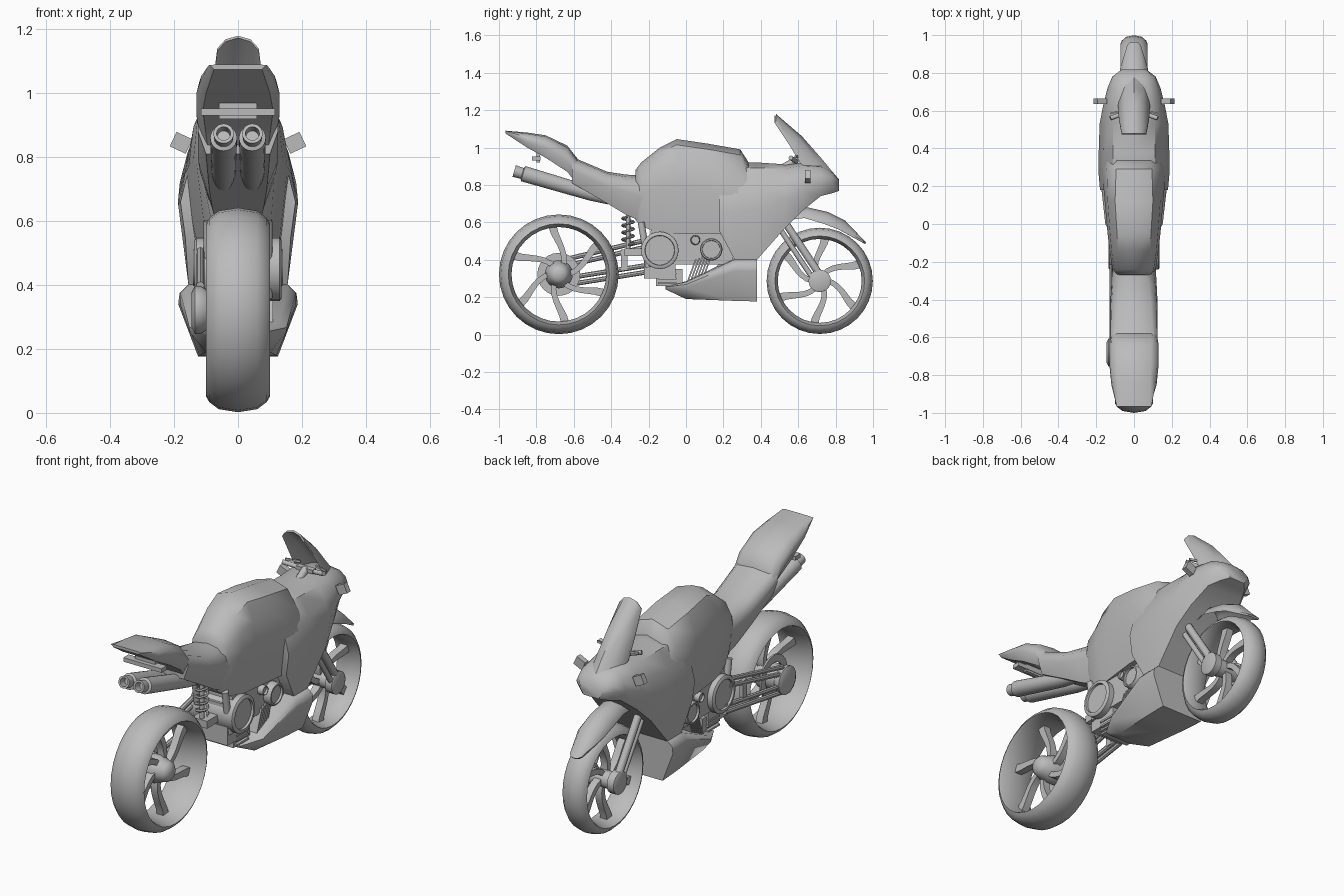
import bpy, bmesh
from math import sin, cos, pi, radians
from mathutils import Vector, Matrix, Euler

default_cube = bpy.data.objects.get("Cube")
if default_cube:
    bpy.data.objects.remove(default_cube, do_unlink=True)

grey = bpy.data.materials.new("plain_grey")
grey.use_nodes = True
grey.diffuse_color = (.5, .5, .5, 1)
grey.node_tree.nodes["Principled BSDF"].inputs["Base Color"].default_value = (.5, .5, .5, 1)


def finish(name, bm, angle=40):
    """Turn a bmesh into a shaded object."""
    bmesh.ops.recalc_face_normals(bm, faces=bm.faces[:])
    mesh = bpy.data.meshes.new(name)
    bm.to_mesh(mesh)
    bm.free()
    mesh.materials.append(grey)
    obj = bpy.data.objects.new(name, mesh)
    bpy.context.collection.objects.link(obj)
    for other in bpy.context.view_layer.objects:
        other.select_set(False)
    obj.select_set(True)
    bpy.context.view_layer.objects.active = obj
    bpy.ops.object.shade_smooth_by_angle(angle=radians(angle))
    return obj


def loft(name, rings, loop=False, angle=40):
    """Skin closed rings of points; cap the ends unless looped."""
    bm = bmesh.new()
    rows = [[bm.verts.new(p) for p in ring] for ring in rings]
    pairs = list(zip(rows, rows[1:]))
    if loop:
        pairs.append((rows[-1], rows[0]))
    else:
        bm.faces.new(rows[0])
        bm.faces.new(rows[-1])
    count = len(rows[0])
    for a, b in pairs:
        for i in range(count):
            j = (i + 1) % count
            bm.faces.new((a[i], a[j], b[j], b[i]))
    return finish(name, bm, angle)


def lathe(name, profile, origin, axis, loop=False, segments=24):
    """Revolve (distance along axis, radius) pairs."""
    turn = Vector(axis).to_track_quat('Z', 'Y')
    steps = [2 * pi * i / segments for i in range(segments)]
    rings = [[Vector(origin) + turn @ Vector((r * cos(a), r * sin(a), d)) for a in steps]
             for d, r in profile]
    return loft(name, rings, loop)


def tube(name, a, b, radius, segments=12):
    axis = Vector(b) - Vector(a)
    return lathe(name, [(0, radius), (axis.length, radius)], a, axis, segments=segments)


def box(name, location, size, rotation=(0, 0, 0)):
    bm = bmesh.new()
    place = Matrix.LocRotScale(Vector(location), Euler(rotation), Vector(size))
    bmesh.ops.create_cube(bm, size=1, matrix=place)
    return finish(name, bm, 20)


def body(name, sections):
    """Symmetric hull; section = y, top/middle/bottom heights, top/middle/bottom half widths."""
    rings = []
    for y, top, mid, low, w_top, w_mid, w_low in sections:
        half = [(w_top, top - (top - mid) * .12),
                ((w_top + w_mid) / 2 + .012, (top + mid) / 2),
                (w_mid, mid), (w_low, low)]
        ring = [(0, y, top)] + [(x, y, z) for x, z in half]
        rings.append(ring + [(-x, y, z) for x, z in reversed(half)])
    return loft(name, rings, angle=45)


def shell(name, rows):
    """Thin curved panel; row = centre y and z, edge y and z, half width."""
    rings = []
    for yc, zc, ys, zs, w in rows:
        outer = []
        for t in (-1, -.6, 0, .6, 1):
            k = abs(t) ** 2.5
            outer.append(Vector((w * t, yc + (ys - yc) * k, zc + (zs - zc) * k)))
        inner = [p - Vector((0, .007, .007)) for p in reversed(outer)]
        rings.append(outer + inner)
    return loft(name, rings, angle=45)


# Bodywork
body("tank", [
    (-.27, .88, .75, .61, .05, .10, .06),
    (-.24, .92, .76, .58, .07, .115, .08),
    (-.14, 1.0, .78, .54, .085, .13, .10),
    (-.05, 1.045, .79, .54, .09, .14, .11),
    (.12, 1.02, .77, .54, .10, .155, .13),
    (.29, .99, .74, .53, .095, .17, .14),
    (.335, .92, .72, .5, .09, .17, .14)])
body("front_fairing", [
    (.18, .88, .66, .55, .10, .18, .165),
    (.26, .92, .65, .40, .11, .187, .155),
    (.38, .92, .67, .40, .11, .187, .155),
    (.53, .91, .72, .57, .11, .182, .16),
    (.62, .92, .77, .66, .10, .165, .14),
    (.72, .91, .80, .74, .08, .14, .11),
    (.78, .875, .81, .755, .065, .115, .08),
    (.817, .83, .80, .768, .045, .065, .045)])
body("belly_pan", [
    (-.11, .258, .25, .242, .07, .09, .07),
    (0, .285, .25, .19, .13, .15, .10),
    (.26, .41, .34, .18, .155, .182, .12),
    (.38, .41, .34, .177, .155, .187, .125)])
body("seat", [
    (-.23, .85, .74, .60, .06, .115, .07),
    (-.32, .855, .76, .64, .08, .12, .08),
    (-.42, .87, .79, .70, .09, .125, .09),
    (-.61, .95, .88, .81, .10, .125, .10)])
body("tail", [
    (-.58, .94, .87, .80, .09, .12, .09),
    (-.635, 1.01, .93, .87, .09, .13, .10),
    (-.75, 1.065, 1.0, .945, .09, .13, .11),
    (-.85, 1.08, 1.03, 1.0, .085, .12, .10),
    (-.965, 1.09, 1.085, 1.075, .075, .085, .075)])
shell("windscreen", [
    (.48, 1.18, .48, 1.14, .065), (.62, 1.06, .56, 1.02, .08),
    (.73, .935, .62, .92, .085), (.815, .83, .72, .85, .075)])
shell("front_fender", [
    (.56, .66, .56, .62, .06), (.65, .68, .64, .63, .07),
    (.76, .655, .74, .60, .075), (.85, .61, .82, .57, .075),
    (.965, .49, .95, .5, .035)])


# Wheels
def wheel(name, y, z, radius, width, bend):
    half = [(0, 1), (.6, .97), (.9, .9), (1, .845), (.85, .825), (.3, .79)]
    loop = half + [(-x, r) for x, r in reversed(half[1:])]
    lathe(name + "_tyre", [(x * width, r * radius) for x, r in loop],
          (0, y, z), (1, 0, 0), loop=True, segments=32)
    for n in range(6):
        rings = []
        for step in range(7):
            t = step / 6
            r = radius * (.15 + .66 * t)
            a = n * pi / 3 + bend * sin(t * pi / 2)
            spread = (.014 + .008 * t) / r
            rings.append([(x, y + r * cos(a + s), z + r * sin(a + s))
                          for x, s in ((-.02, -spread), (.02, -spread), (.02, spread), (-.02, spread))])
        loft(f"{name}_spoke_{n + 1}", rings, angle=35)


REAR, FRONT = (-.68, .322), (.715, .287)
wheel("rear_wheel", *REAR, .32, .10, .65)
wheel("front_wheel", *FRONT, .284, .072, -.65)
lathe("rear_hub", [(-.12, .06), (.0, .075), (.03, .06), (.06, .052), (.075, .035), (.082, .012)],
      (0, *REAR), (1, 0, 0))
lathe("rear_brake_disc", [(-.055, .075), (-.055, .115), (-.045, .115), (-.045, .075)],
      (0, *REAR), (1, 0, 0), loop=True)
lathe("front_hub", [(-.065, .045), (.065, .045)], (0, *FRONT), (1, 0, 0))

# Single-sided swingarm
for name, start, end in (("upper", (-.2, .49), (-.66, .38)), ("lower", (-.16, .36), (-.66, .28))):
    for shift in (-.018, .018):
        tube(f"swingarm_{name}_rail", (-.118, start[0], start[1] + shift),
             (-.118, end[0], end[1] + shift), .013, 8)
box("swingarm_bridge", (-.115, -.33, .40), (.02, .035, .11))
lathe("swingarm_hub", [(0, .06), (.02, .075), (.04, .075), (.05, .055)], (-.095, *REAR), (-1, 0, 0))

# Rear spring
rings = []
for i in range(49):
    a = i / 48 * 8 * pi
    centre = Vector((0, -.31, .48 + .15 * i / 48))
    out = Vector((cos(a), sin(a), 0))
    rings.append([centre + out * (.03 + .007 * cos(b)) + Vector((0, 0, .007 * sin(b)))
                  for b in (k * pi / 3 for k in range(6))])
loft("rear_spring", rings)
tube("rear_damper", (0, -.31, .42), (0, -.31, .66), .012)
box("damper_mount", (0, -.26, .44), (.09, .14, .04))

# Engine
box("engine_block", (0, .03, .465), (.20, .44, .18))
box("gearbox", (0, -.14, .41), (.19, .17, .22))
box("sump", (0, -.09, .305), (.17, .14, .09))
for n in range(6):
    box("cooling_fin", (0, .03 + n * .018, .34 + n * .008), (.22, .008, .13), (radians(-20), 0, 0))
for n in range(3):
    box("sump_rib", (0, -.10, .275 + n * .025), (.20, .10, .01))
for side in (-1, 1):
    for y, z, r, depth in ((-.14, .45, .10, .13), (.135, .455, .06, .135), (.05, .505, .026, .125)):
        lathe("engine_cover", [(0, r), (depth, r), (depth + .006, r * .92), (depth + .006, r * .8),
                               (depth - .006, r * .78)], (0, y, z), (side, 0, 0))
    tube("frame_tube", (side * .09, -.2, .36), (side * .09, -.24, .60), .018)
    tube("header_pipe", (side * .05, .22, .45), (side * .06, .15, .25), .022)

# Fork, exhausts, indicators and handlebars
slope = Vector((0, -.245, .37)).normalized()
across = Vector((0, slope.z, -slope.y))
for side in (-1, 1):
    foot = Vector((side * .09, *FRONT))
    for shift, r in ((-.024, .014), (.018, .02)):
        a = foot + across * shift
        tube("fork_leg", a, a + slope * .46, r)
    lathe("axle_cap", [(0, .06), (.04, .06), (.045, .05)], (side * .065, *FRONT), (side, 0, 0))
    lathe("exhaust", [(0, .03), (.1, .038), (.46, .042), (.48, .042), (.485, .03), (.53, .032),
                      (.53, .022), (.49, .02)],
          (side * .045, -.41, .725), (0, -.46, .135))
    box("indicator", (side * .178, .65, .845), (.055, .03, .05), (0, side * radians(-25), 0))
    tube("handlebar", (side * .04, .59, .925), (side * .125, .56, .945), .012)
    box("brake_lever", (side * .085, .595, .95), (.08, .008, .012), (0, 0, side * -.25))
tube("steering_stem", (0, .50, .88), (0, .585, .93), .02)
box("handlebar_clamp", (0, .585, .93), (.10, .03, .02))

# Rear light bar and bracket
box("rear_light_bar", (0, -.80, .942), (.23, .045, .022))
box("rear_light_bracket", (0, -.79, .945), (.12, .02, .05))
